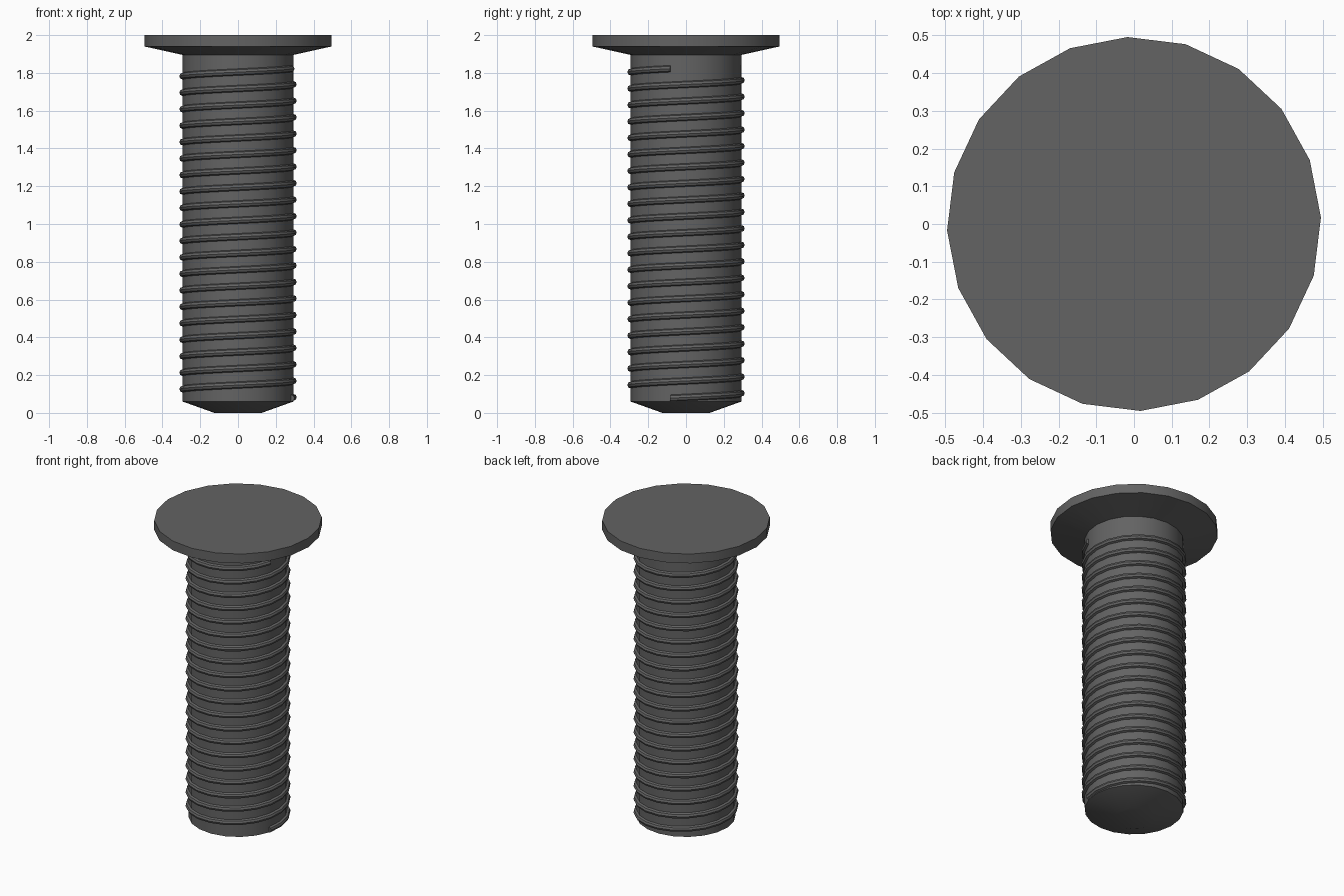
import bpy
import bmesh
import math

if "Cube" in bpy.data.objects:
    bpy.data.objects.remove(bpy.data.objects["Cube"])

SIDES = 20                     # facets around the axis
OFFSET = math.radians(2)       # rotation of the facets
STEP = 2 * math.pi / SIDES

steel = bpy.data.materials.new("dark_grey_steel")
steel.diffuse_color = (0.125, 0.125, 0.125, 1)
steel.use_nodes = True
steel.node_tree.nodes["Principled BSDF"].inputs["Base Color"].default_value = steel.diffuse_color


def bridge(bm, a, b):
    """Join two closed rings of vertices with quads."""
    n = len(a)
    for i in range(n):
        j = (i + 1) % n
        bm.faces.new((a[i], a[j], b[j], b[i]))


def skin(name, rings):
    """Capped surface through a list of rings of points."""
    bm = bmesh.new()
    loops = [[bm.verts.new(p) for p in ring] for ring in rings]
    for a, b in zip(loops, loops[1:]):
        bridge(bm, a, b)
    bm.faces.new(loops[0][::-1])
    bm.faces.new(loops[-1])
    bmesh.ops.recalc_face_normals(bm, faces=bm.faces[:])
    mesh = bpy.data.meshes.new(name)
    bm.to_mesh(mesh)
    bm.free()
    mesh.materials.append(steel)
    obj = bpy.data.objects.new(name, mesh)
    bpy.context.collection.objects.link(obj)
    bpy.ops.object.select_all(action='DESELECT')
    obj.select_set(True)
    bpy.context.view_layer.objects.active = obj
    bpy.ops.object.shade_smooth_by_angle(angle=math.radians(30))
    return obj


def circle(r, z):
    return [(r * math.cos(OFFSET + i * STEP), r * math.sin(OFFSET + i * STEP), z)
            for i in range(SIDES)]


# Bolt body: chamfered tip, shaft, flared flat head
profile = [(0.125, 0.0), (0.293, 0.06), (0.293, 1.895), (0.496, 1.94), (0.496, 2.0)]
skin("bolt_body", [circle(r, z) for r, z in profile])

# Thread: round wire wound right-handed around the shaft
TURNS, PITCH, START_Z = 20, 0.0872, 0.078
COIL_R, WIRE_R, WIRE_SIDES = 0.293, 0.018, 8
rings = []
for k in range(TURNS * SIDES + 1):
    a = OFFSET + (k - 1) * STEP
    z = START_Z + PITCH * k / SIDES
    ring = []
    for s in range(WIRE_SIDES):
        t = 2 * math.pi * s / WIRE_SIDES
        r = COIL_R + WIRE_R * math.cos(t)
        ring.append((r * math.cos(a), r * math.sin(a), z + WIRE_R * math.sin(t)))
    rings.append(ring)
skin("screw_thread", rings)
